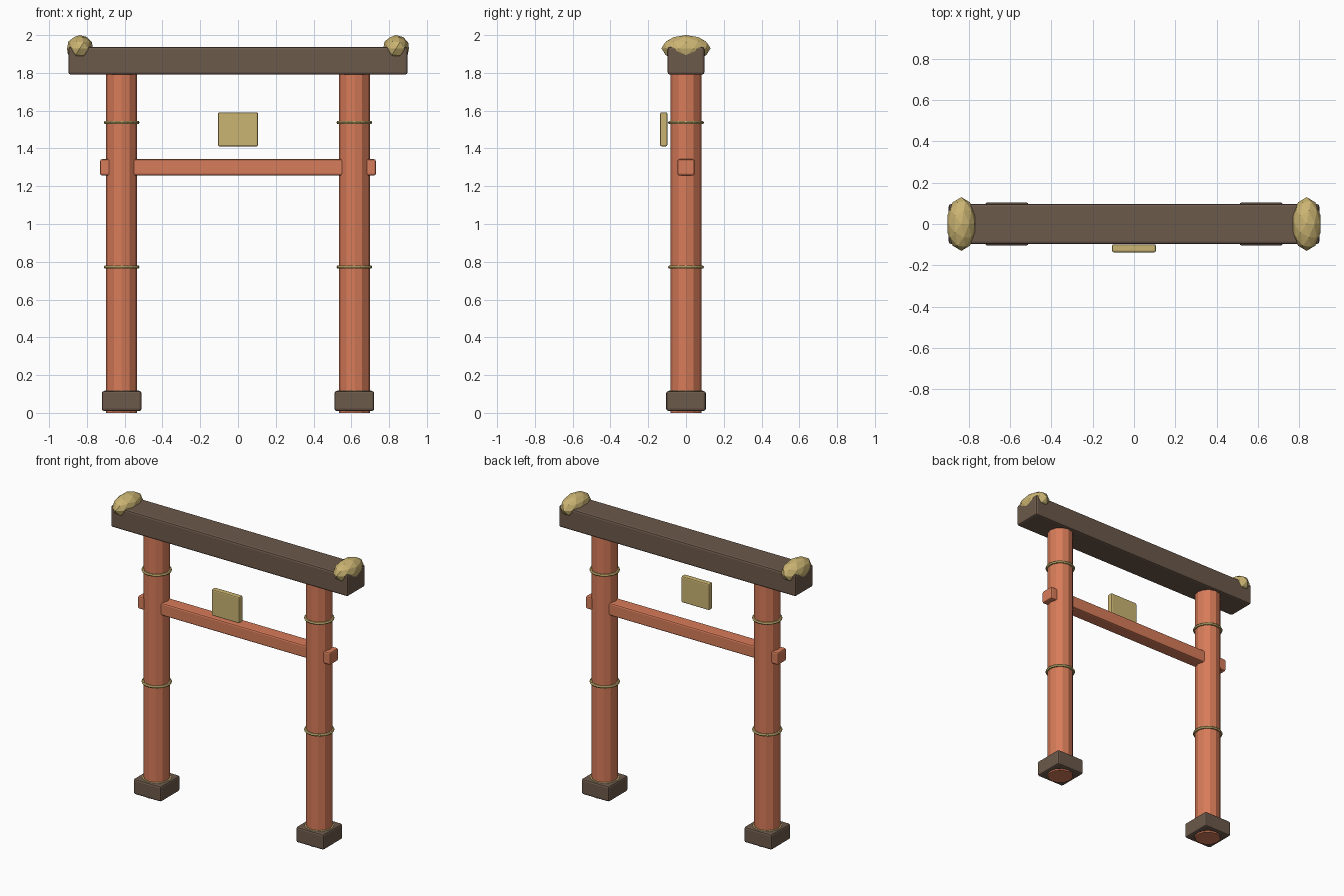
import bpy

if "Cube" in bpy.data.objects:
    bpy.data.objects.remove(bpy.data.objects["Cube"])


def material(name, rgb):
    m = bpy.data.materials.new(name)
    m.diffuse_color = (*rgb, 1)
    m.use_nodes = True
    m.node_tree.nodes["Principled BSDF"].inputs["Base Color"].default_value = m.diffuse_color
    return m


RED = material("vermilion", (0.68, 0.20, 0.10))
BROWN = material("dark_wood", (0.15, 0.10, 0.07))
GOLD = material("gold", (0.60, 0.46, 0.17))


def finish(name, mat):
    ob = bpy.context.object
    ob.name = name
    ob.data.materials.append(mat)
    return ob


def box(name, mat, centre, size, bevel):
    bpy.ops.mesh.primitive_cube_add(size=1, location=centre)
    ob = finish(name, mat)
    ob.scale = size
    bpy.ops.object.transform_apply(location=False, rotation=False, scale=True)
    mod = ob.modifiers.new("bevel", "BEVEL")
    mod.width = bevel
    mod.segments = 2
    return ob


# Top beam, tie beam and plaque
box("top_beam", BROWN, (0, 0, 1.864), (1.796, 0.195, 0.146), 0.012)
box("tie_beam", RED, (0, 0, 1.30), (1.46, 0.092, 0.086), 0.010)
box("plaque", GOLD, (0, -0.118, 1.501), (0.212, 0.039, 0.18), 0.008)

for side, s in (("left", -1), ("right", 1)):
    x = s * 0.616
    # Pillar and its foot block
    bpy.ops.mesh.primitive_cylinder_add(vertices=12, radius=0.082, depth=1.82,
                                        location=(x, 0, 0.91), rotation=(0, 0, 1.5707963))
    finish(side + "_pillar", RED)
    box(side + "_foot", BROWN, (x, 0, 0.063), (0.21, 0.21, 0.106), 0.012)
    # Bands around the pillar
    for i, z in enumerate((0.11, 0.772, 1.537)):
        bpy.ops.mesh.primitive_torus_add(location=(x, 0, z), major_radius=0.086,
                                         minor_radius=0.009, major_segments=20,
                                         minor_segments=6)
        finish(f"{side}_band_{i + 1}", GOLD)
    # Faceted cap on the beam end
    bpy.ops.mesh.primitive_ico_sphere_add(subdivisions=2, radius=1,
                                          location=(s * 0.837, 0, 1.93))
    cap = finish(side + "_beam_cap", GOLD)
    cap.scale = (0.0715, 0.13, 0.07)
